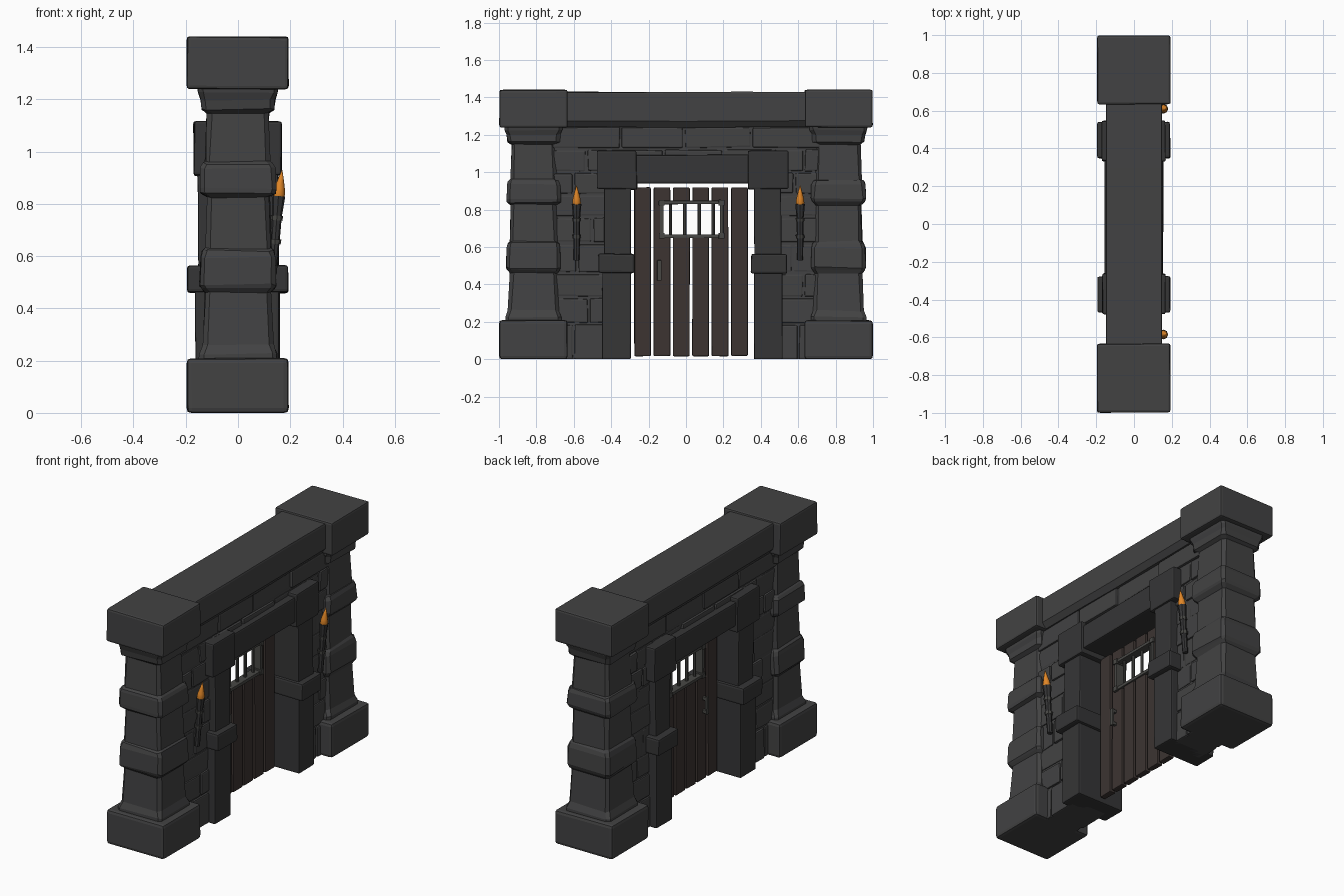
import bpy, bmesh, math, random
from mathutils import Vector, Matrix

if "Cube" in bpy.data.objects:
    bpy.data.objects.remove(bpy.data.objects["Cube"])

random.seed(7)


def material(name, rgb):
    m = bpy.data.materials.new(name)
    m.diffuse_color = (*rgb, 1)
    m.use_nodes = True
    m.node_tree.nodes["Principled BSDF"].inputs["Base Color"].default_value = m.diffuse_color
    return m


STONE = material("stone", (0.055, 0.055, 0.056))
FRAME = material("dark_stone", (0.036, 0.036, 0.037))
WOOD = material("wood", (0.045, 0.034, 0.031))
IRON = material("iron", (0.065, 0.065, 0.06))
FIRE = material("fire", (0.75, 0.24, 0.02))


def finish(name, bm, mat):
    bmesh.ops.recalc_face_normals(bm, faces=bm.faces)
    me = bpy.data.meshes.new(name)
    bm.to_mesh(me)
    bm.free()
    me.materials.append(mat)
    ob = bpy.data.objects.new(name, me)
    bpy.context.collection.objects.link(ob)
    return ob


def add_box(bm, x, y, z, bevel=0.012, wear=0.006):
    """Chamfered block from three (min, max) ranges, corners worn inwards."""
    verts = bmesh.ops.create_cube(bm, size=1)["verts"]
    for v in verts:
        for i, (a, b) in enumerate((x, y, z)):
            w = random.uniform(0, wear)
            v.co[i] = b - w if v.co[i] > 0 else a + (w if a else 0)
    if bevel:
        edges = list({e for v in verts for e in v.link_edges})
        bmesh.ops.bevel(bm, geom=edges, offset=bevel, segments=2, profile=0.6, affect='EDGES')


def blocks(name, items, mat, bevel=0.012, wear=0.006):
    bm = bmesh.new()
    for x, y, z in items:
        add_box(bm, x, y, z, bevel, wear)
    return finish(name, bm, mat)


def mirror_y(r, s, c=0.0):
    return tuple(sorted((c + s * r[0], c + s * r[1])))


def loft(name, rings, mat, cap=True):
    """Skin a list of equal-length point rings."""
    bm = bmesh.new()
    vs = [[bm.verts.new(p) for p in r] for r in rings]
    n = len(vs[0])
    for a, b in zip(vs, vs[1:]):
        for i in range(n):
            bm.faces.new((a[i], a[(i + 1) % n], b[(i + 1) % n], b[i]))
    if cap:
        bm.faces.new(vs[0][::-1])
        bm.faces.new(vs[-1])
    return finish(name, bm, mat)


# corner pillars: base, stepped square shaft, cap
PROFILE = [(0.19, .15), (0.225, .15), (0.26, .136), (0.46, .126), (0.475, .141), (0.49, .147),
           (0.595, .144), (0.62, .137), (0.63, .127), (0.825, .121), (0.84, .143), (0.86, .147),
           (0.935, .144), (0.955, .136), (0.96, .125), (1.15, .118), (1.163, .138), (1.20, .142),
           (1.225, .153), (1.25, .155)]
for s, side in ((-1, "left"), (1, "right")):
    rings = []
    for z, h in PROFILE:
        c = 0.018
        pts = [(h, -h + c), (h, h - c), (h - c, h), (-h + c, h),
               (-h, h - c), (-h, -h + c), (-h + c, -h), (h - c, -h)]
        rings.append([(px + random.uniform(-.003, .003), s * 0.815 + py + random.uniform(-.003, .003),
                       z + random.uniform(-.005, .005)) for px, py in pts])
    loft(side + "_pillar_shaft", rings, STONE)
    y = mirror_y((0.632, 1.0), s)
    blocks(side + "_pillar_base", [((-.197, .195), y, (0, .21))], STONE, 0.018, 0.004)
    blocks(side + "_pillar_cap", [((-.197, .195), y, (1.238, 1.442))], STONE, 0.012, 0.004)

# top beam with chamfered underside
beam = [(-.145, 1.43), (.145, 1.43), (.148, 1.42), (.148, 1.275), (.122, 1.24),
        (-.122, 1.24), (-.148, 1.275), (-.148, 1.42)]
loft("top_beam", [[(x, y, z + random.uniform(-.003, .003)) for x, z in beam]
                  for y in (-.66, -.3, 0, .3, .66)], STONE)

# wall core behind the joints
blocks("wall_core", [((-.104, .104), (-.75, -.38), (0, 1.25)),
                     ((-.104, .104), (.45, .75), (0, 1.25)),
                     ((-.104, .104), (-.40, .47), (1.03, 1.25))], STONE, 0, 0)

# wall stones in courses, right through the wall
courses = [0, .19, .33, .46, .62, .76, .88, 1.0, 1.125, 1.245]
left_cut = [-.60, -.52, None, -.58, -.50, None, -.60, -.53]
right_cut = [.60, None, .63, .57, None, .61, .58, .63]
stones = []


def course(ends, z0, z1):
    for a, b in zip(ends, ends[1:]):
        t = random.uniform(.110, .122)
        stones.append(((-t, t), (a + .002, b - .002), (z0 + .002 * (z0 > 0), z1 - .002)))


for i, (z0, z1) in enumerate(zip(courses, courses[1:])):
    if i == 8:
        course([-.72, -.35, -.01, .35, .72], z0, z1)
    else:
        course([v for v in (-.72, left_cut[i], -.40) if v is not None], z0, z1)
        course([v for v in (.47, right_cut[i], .72) if v is not None], z0, z1)
course([-.40, -.12, .2, .47], 1.03, 1.125)
blocks("wall_stones", stones, STONE, 0.009, 0.007)

# door surround, mirrored about the door centre line
C = 0.035
for s, side in ((-1, "left"), (1, "right")):
    blocks(side + "_door_jamb", [((-.165, .162), mirror_y((.327, .485), s, C), (0, .48)),
                                 ((-.155, .158), mirror_y((.327, .478), s, C), (.54, .95))], FRAME, 0.009)
    blocks(side + "_jamb_band", [((-.197, .195), mirror_y((.31, .507), s, C), (.457, .567))], FRAME, 0.012)
    blocks(side + "_jamb_head", [((-.172, .17), mirror_y((.295, .515), s, C), (.905, 1.12))], FRAME, 0.01)
blocks("door_lintel", [((-.158, .156), (-.28, .35), (.938, 1.095))], FRAME, 0.01)

# door planks with a window cut through them
planks = [((-.02, .02), (-.278 + i * .1035, -.186 + i * .1035), (.015, .92)) for i in range(6)]
door = blocks("door_planks", planks, WOOD, 0.007, 0.003)
cutter = blocks("window_cutter", [((-.1, .1), (-.125, .185), (.66, .835))], WOOD, 0, 0)
cutter.hide_render = True
cutter.hide_set(True)
mod = door.modifiers.new("window", 'BOOLEAN')
mod.object = cutter
mod.operation = 'DIFFERENCE'
mod.solver = 'EXACT'
bpy.context.view_layer.objects.active = door
bpy.ops.object.modifier_apply(modifier=mod.name)
bpy.data.objects.remove(cutter)

# window frame with corner plates
d = (-.028, .028)
frame = [(d, (-.14, .20), z) for z in ((.648, .668), (.828, .848))]
frame += [(d, y, (.65, .846)) for y in ((-.14, -.12), (.18, .20))]
frame += [((-.034, .034), (y - .016, y + .016), (z - .016, z + .016))
          for y in (-.13, .19) for z in (.66, .837)]
blocks("window_frame", frame, IRON, 0.003, 0.001)


def rod(name, a, b, r1, r2, mat, seg=8):
    """Tapered cylinder between two points."""
    a, b = Vector(a), Vector(b)
    m = Matrix.Translation((a + b) / 2) @ (b - a).to_track_quat('Z', 'Y').to_matrix().to_4x4()
    bm = bmesh.new()
    bmesh.ops.create_cone(bm, cap_ends=True, segments=seg, radius1=r1, radius2=r2,
                          depth=(b - a).length, matrix=m)
    ob = finish(name, bm, mat)
    ob.data.shade_smooth()
    ob.data.set_sharp_from_angle(angle=math.radians(40))
    return ob


# window bars
for i in range(4):
    y = -.083 + i * .0765
    rod("window_bar", (0, y, .655), (0, y, .84), .009, .009, IRON)

# pull handles on both faces
for s, side in ((1, "front"), (-1, "rear")):
    pull = [(mirror_y((.037, .05), s), (-.155, -.13), (.42, .53))]
    pull += [(mirror_y((.015, .045), s), (-.153, -.132), z) for z in ((.425, .445), (.505, .525))]
    blocks(side + "_handle", pull, IRON, 0.004, 0.001)

# wall torches, leaning out from the wall
for y, side in ((-.585, "left"), (.61, "right")):
    lo, hi = Vector((.132, y, .53)), Vector((.155, y, .83))
    at = lambda t: lo.lerp(hi, t)
    rod(side + "_torch_shaft", lo, at(.8), .016, .019, FRAME)
    rod(side + "_torch_head", at(.75), hi, .019, .026, FRAME)
    for t in (.42, .72):
        rod(side + "_torch_band", at(t - .03), at(t + .03), .022, .024, IRON)
    flame = [(.81, .016, .0), (.835, .023, .002), (.86, .02, .004), (.895, .011, .009), (.93, .001, .014)]
    f = loft(side + "_flame", [[(.155 + o + r * math.cos(k * math.pi / 4), y + r * math.sin(k * math.pi / 4), z)
                                for k in range(8)] for z, r, o in flame], FIRE)
    f.data.shade_smooth()
